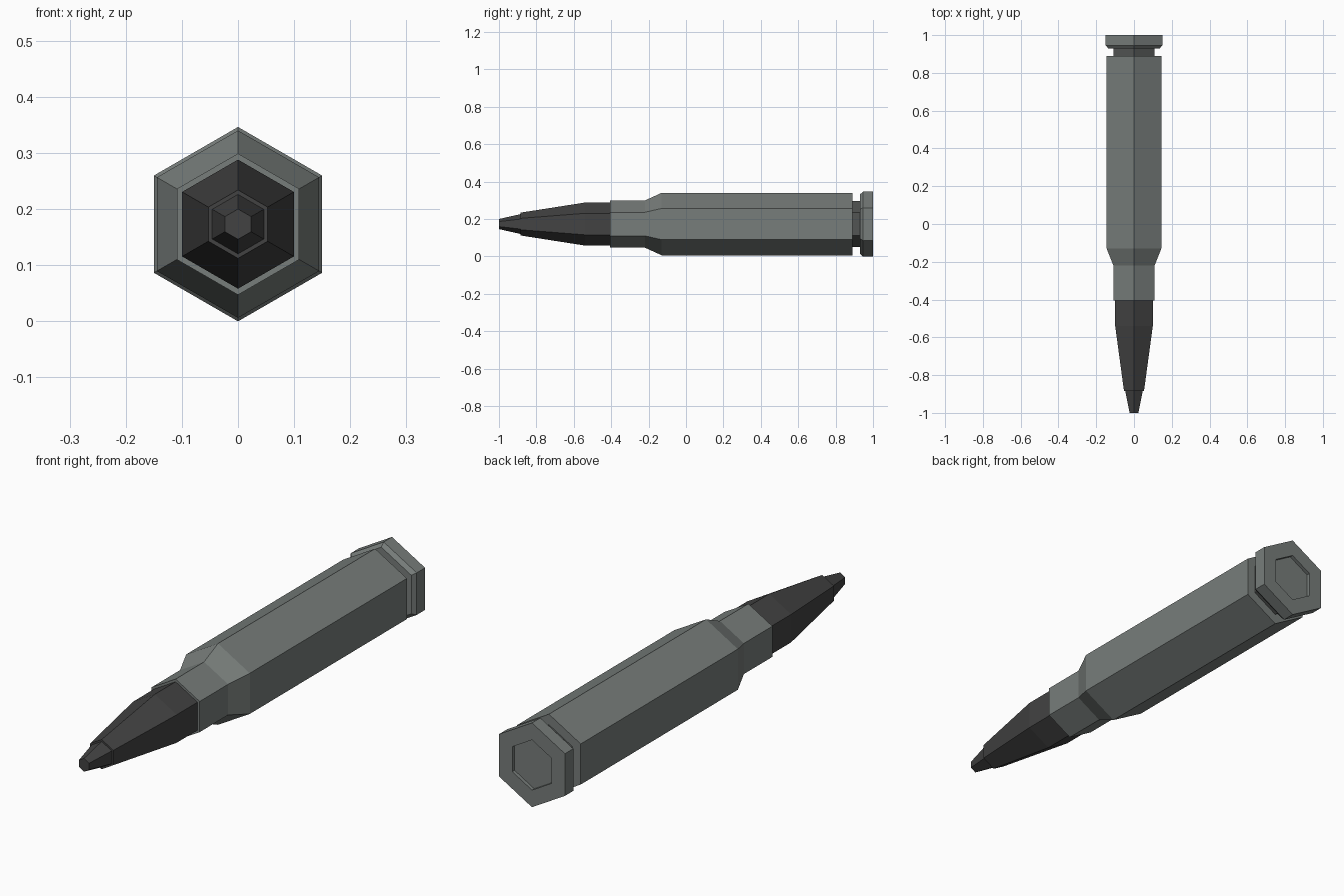
import bpy, bmesh, math

if "Cube" in bpy.data.objects:
    bpy.data.objects.remove(bpy.data.objects["Cube"])

CENTRE_Z = 0.1732  # axis height so the rim rests on z = 0


def material(name, rgb):
    m = bpy.data.materials.new(name)
    m.diffuse_color = (*rgb, 1)
    m.use_nodes = True
    m.node_tree.nodes["Principled BSDF"].inputs["Base Color"].default_value = m.diffuse_color
    return m


case_grey = material("case grey", (0.185, 0.205, 0.196))
groove_grey = material("groove dark grey", (0.085, 0.09, 0.088))
tip_dark = material("bullet dark grey", (0.055, 0.055, 0.055))


def hex_part(name, profile, mat):
    """Closed six-sided solid along y from (y, circumradius) pairs."""
    bm = bmesh.new()
    rings = []
    for y, r in profile:
        rings.append([bm.verts.new((r * math.sin(i * math.pi / 3), y,
                                    CENTRE_Z + r * math.cos(i * math.pi / 3)))
                      for i in range(6)])
    for a, b in zip(rings, rings[1:]):
        for i in range(6):
            j = (i + 1) % 6
            bm.faces.new((a[i], a[j], b[j], b[i]))
    bm.faces.new(rings[0])
    bm.faces.new(rings[-1])
    bmesh.ops.recalc_face_normals(bm, faces=bm.faces)
    mesh = bpy.data.meshes.new(name)
    bm.to_mesh(mesh)
    bm.free()
    mesh.materials.append(mat)
    ob = bpy.data.objects.new(name, mesh)
    bpy.context.collection.objects.link(ob)
    return ob


# case: neck, shoulder, long body
hex_part("case_body", [(-0.405, 0.126), (-0.22, 0.126), (-0.13, 0.167),
                       (0.89, 0.167)], case_grey)
# extractor groove
hex_part("groove", [(0.88, 0.124), (0.94, 0.124)], groove_grey)
# rim with bevelled front edge and shallow recess in the base
hex_part("rim", [(0.93, 0.158), (0.946, 0.1732), (1.0, 0.1732),
                 (1.0, 0.103), (0.985, 0.103)], case_grey)
# bullet: straight part then taper
hex_part("bullet", [(-0.39, 0.115), (-0.54, 0.115), (-0.885, 0.061)], tip_dark)
# narrow nose
hex_part("bullet_tip", [(-0.875, 0.053), (-0.885, 0.053), (-1.0, 0.027)], tip_dark)
